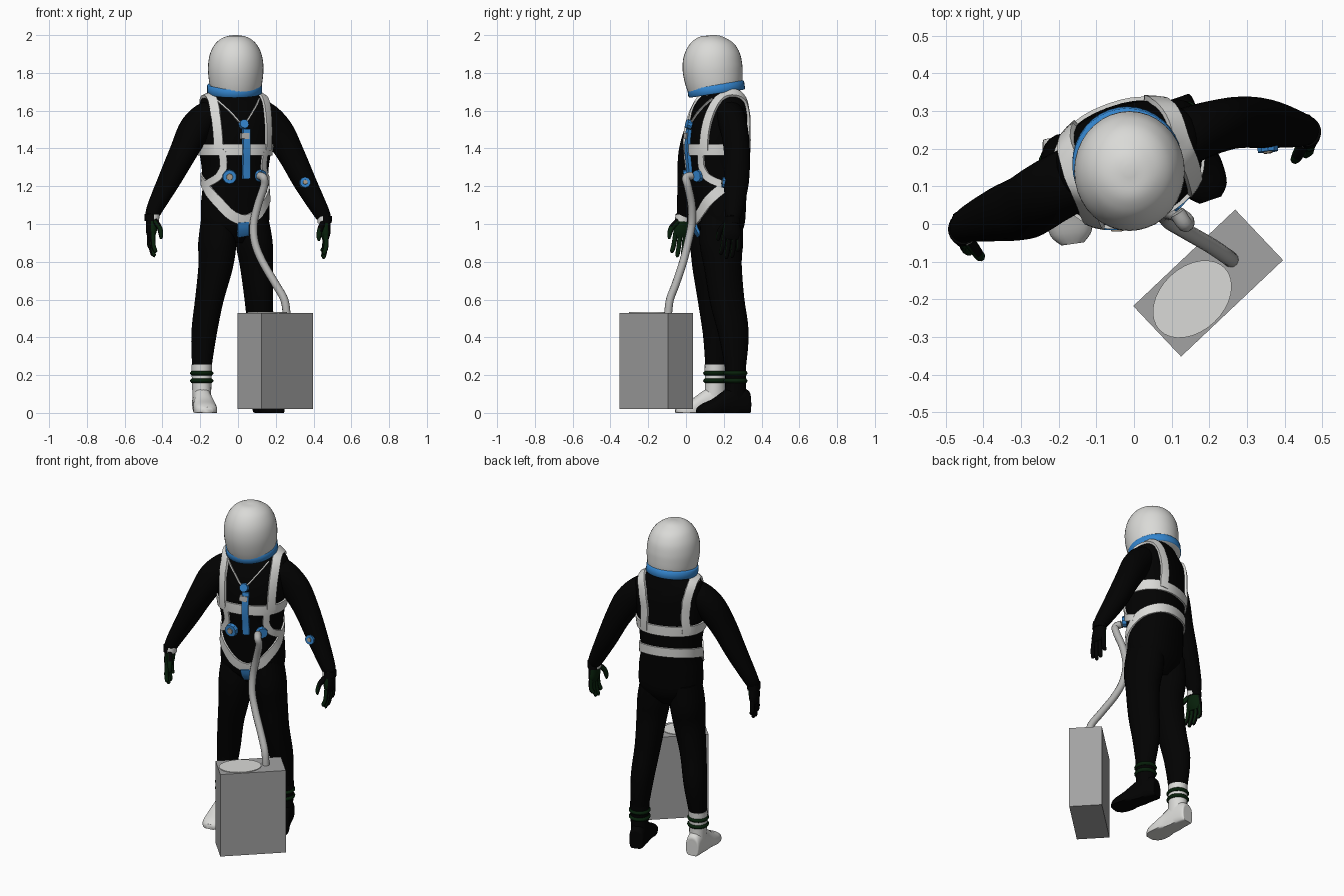
import bpy, bmesh
from math import sin, cos, pi, radians
from mathutils import Vector, Matrix
from mathutils.bvhtree import BVHTree

if "Cube" in bpy.data.objects:
    bpy.data.objects.remove(bpy.data.objects["Cube"])


def material(name, r, g, b):
    m = bpy.data.materials.new(name)
    m.use_nodes = True
    m.diffuse_color = (r, g, b, 1)
    bsdf = next(n for n in m.node_tree.nodes if n.type == 'BSDF_PRINCIPLED')
    bsdf.inputs["Base Color"].default_value = (r, g, b, 1)
    return m


BLACK = material("suit black", .0005, .0005, .0005)
WHITE = material("white", .7, .7, .68)
BLUE = material("fitting blue", .035, .24, .63)
GREEN = material("dark green", .002, .014, .003)
GREY = material("case grey", .36, .36, .36)
HOSE = material("hose grey", .45, .45, .44)
TAN = material("dial tan", .4, .33, .25)

TURN = radians(20)
SIDE = Vector((cos(TURN), sin(TURN), 0))      # the body's own left
FORWARD = Vector((sin(TURN), -cos(TURN), 0))
ORIGIN = Vector((-.015, .17, 0))


def body(u, v, z):
    """Body coordinates to world coordinates."""
    return ORIGIN + SIDE * u - FORWARD * v + Vector((0, 0, z))


def smooth(points, steps=4, closed=False):
    """Catmull-Rom interpolation of tuples of any length."""
    n, out = len(points), []
    get = lambda i: points[i % n] if closed else points[max(0, min(n - 1, i))]
    for i in range(n if closed else n - 1):
        for k in range(steps):
            t = k / steps
            out.append(tuple(
                .5 * (2 * b + (c - a) * t + (2 * a - 5 * b + 4 * c - d) * t * t
                      + (3 * b - a - 3 * c + d) * t ** 3)
                for a, b, c, d in zip(get(i - 1), get(i), get(i + 1), get(i + 2))))
    return out if closed else out + [tuple(points[-1])]


def finish(name, bm, mat, angle=50):
    bmesh.ops.recalc_face_normals(bm, faces=bm.faces)
    me = bpy.data.meshes.new(name)
    bm.to_mesh(me)
    bm.free()
    me.materials.append(mat)
    ob = bpy.data.objects.new(name, me)
    bpy.context.collection.objects.link(ob)
    bpy.ops.object.select_all(action='DESELECT')
    ob.select_set(True)
    bpy.context.view_layer.objects.active = ob
    bpy.ops.object.shade_smooth_by_angle(angle=radians(angle))
    return ob


def skin(name, rings, mat, closed=False):
    """Bridge rings of points, capping the ends of an open run."""
    bm = bmesh.new()
    rings = [[bm.verts.new(q) for q in ring] for ring in rings]
    n = len(rings[0])
    for r, s in zip(rings, rings[1:] + (rings[:1] if closed else [])):
        for k in range(n):
            bm.faces.new((r[k], r[(k + 1) % n], s[(k + 1) % n], s[k]))
    if not closed:
        bm.faces.new(rings[0])
        bm.faces.new(rings[-1])
    return finish(name, bm, mat)


def tube(name, points, mat, side=SIDE, n=20, square=1, steps=4, axis=None):
    """Loft of ellipses; each point is x, y, z, radius along side, other radius."""
    pts, rings = smooth(points, steps), []
    for i, p in enumerate(pts):
        c = Vector(p[:3])
        tan = axis or (Vector(pts[min(i + 1, len(pts) - 1)][:3]) - Vector(pts[max(i - 1, 0)][:3])).normalized()
        a = (side - tan * side.dot(tan)).normalized()
        b = tan.cross(a)
        ring = []
        for k in range(n):
            x, y = cos(2 * pi * k / n), sin(2 * pi * k / n)
            x, y = [(abs(w) ** square) * (1 if w > 0 else -1) for w in (x, y)]
            q = c + a * p[3] * x + b * p[4] * y
            q.z = max(q.z, 0)
            ring.append(q)
        rings.append(ring)
    return skin(name, rings, mat)


def paint(ob, mat, rule):
    ob.data.materials.append(mat)
    for f in ob.data.polygons:
        if rule(f.normal):
            f.material_index = 1


def disc(name, loc, axis, r, depth, mat, n=12):
    bm = bmesh.new()
    rot = Vector(axis).to_track_quat('Z', 'Y').to_matrix().to_4x4()
    bmesh.ops.create_cone(bm, cap_ends=True, segments=n, radius1=r, radius2=r * .9,
                          depth=depth, matrix=Matrix.Translation(loc) @ rot)
    return finish(name, bm, mat, 30)


# Torso
sections = [(.9, .17, .07, .07), (.98, .17, .172, .125), (1.1, .168, .182, .14), (1.2, .166, .172, .148),
            (1.3, .165, .177, .152), (1.4, .162, .192, .157), (1.5, .167, .198, .152), (1.6, .187, .197, .13),
            (1.66, .2, .18, .1), (1.7, .2, .115, .077), (1.78, .18, .08, .075)]
torso = tube("torso", [(ORIGIN.x, y, z, a, b) for z, y, a, b in sections], BLACK, n=40, square=.88)
surface = BVHTree.FromPolygons([v.co for v in torso.data.vertices],
                               [p.vertices for p in torso.data.polygons])


def front(x, z):
    loc, normal = surface.ray_cast(Vector((x, -1, z)), Vector((0, 1, 0)))[:2]
    return loc, normal


def strap(name, points, width, mat, closed=False, lift=.01):
    """Flat webbing laid on the torso along world points."""
    pts = [Vector(p) for p in smooth(points, 5, closed)]
    n, rows = len(pts), []
    for i, p in enumerate(pts):
        if closed:
            tan = pts[(i + 1) % n] - pts[i - 1]
        else:
            tan = pts[min(i + 1, n - 1)] - pts[max(i - 1, 0)]
        loc, normal = surface.find_nearest(p)[:2]
        across = tan.cross(normal).normalized() * width / 2
        outer, inner = [], []
        for s in (-1, 0, 1):
            q = surface.find_nearest(loc + across * s)[0]
            base = loc + across * s + normal * (q - loc).dot(normal)
            outer.append(base + normal * lift)
            inner.insert(0, base - normal * .004)
        rows.append(outer + inner)
    return skin(name, rows, mat, closed)


# Arms, hands and cuffs
arms = {"right": [(-.07, .155, 1.6, .08, .05), (-.15, .125, 1.58, .086, .075), (-.225, .085, 1.505, .088, .085),
                  (-.29, .045, 1.38, .086, .072), (-.36, .025, 1.24, .072, .06), (-.437, 0, 1.09, .048, .044),
                  (-.455, -.015, 1.04, .037, .036)],
        "left": [(.05, .205, 1.6, .075, .05), (.13, .23, 1.58, .076, .075), (.21, .257, 1.49, .071, .085),
                 (.28, .27, 1.37, .068, .072), (.355, .267, 1.22, .066, .06), (.437, .252, 1.07, .048, .044),
                 (.458, .245, 1.03, .037, .036)]}
for label, path in arms.items():
    tube(label + "_arm", path, BLACK, side=FORWARD)
    s = 1 if label == "left" else -1
    wrist = Vector(path[-1][:3])
    spread = Vector((.25 if s < 0 else .1, -1, 0)).normalized()
    inward = Vector((-s, -.5, 0)).normalized()
    palm_side = lambda d: d.dot(inward) > -.1 and d.z < .5
    down = Vector((.05 * s, -.04, -1))

    def at(t, across, inn=0):
        return wrist + down * t + spread * across + inward * inn

    def glove(name, points, n=8):
        paint(tube(name, points, BLACK, side=spread, n=n, steps=3), GREEN, palm_side)

    glove(label + "_palm", [(*at(t, 0), a, b) for t, a, b in
                            ((-.02, .034, .03), (.03, .042, .029), (.08, .05, .027), (.112, .043, .016))], 14)
    for k in range(4):
        o, reach = (k - 1.5) * .025, (.175, .205, .21, .19)[k]
        glove(label + "_finger", [(*at(.09, o), .013, .013), (*at(.15, o * 1.15, .004), .0125, .0125),
                                  (*at(reach - .006, o * 1.2, .018), .011, .011),
                                  (*at(reach, o * 1.2, .022), .005, .005)])
    glove(label + "_thumb", [(*at(.02, .02, .01), .016, .016), (*at(.06, .045, .035), .015, .015),
                             (*at(.1, .05, .045), .012, .012), (*at(.12, .05, .045), .005, .005)])
    cuff = tube(label + "_cuff", [(*at(-.01, 0), .04, .04), (*at(.026, 0), .044, .037)], BLACK, side=spread)
    paint(cuff, WHITE, lambda d: d.dot(inward) > .6)

# Legs, boots and ankle bands
legs = {"right": [(-.105, .15, 1.04, .085, .115), (-.11, .143, .9, .098, .123), (-.118, .137, .78, .09, .106),
                  (-.152, .147, .6, .074, .086), (-.18, .165, .42, .066, .077), (-.192, .155, .24, .051, .053)],
        "left": [(.07, .19, 1.04, .085, .115), (.086, .187, .9, .095, .118), (.098, .195, .78, .086, .102),
                 (.11, .217, .6, .073, .094), (.122, .252, .42, .066, .082), (.135, .262, .24, .052, .056)]}
foot = [(-.076, .03, .05, .04), (-.068, .042, .07, .05), (0, .048, .09, .06), (.06, .052, .08, .04),
        (.12, .062, .055, .022), (.18, .056, .036, .014), (.21, .03, .02, .01)]
for label, path in legs.items():
    tube(label + "_leg", path, BLACK)
    mat, heading = (WHITE, radians(8)) if label == "right" else (BLACK, radians(19))
    x, y = path[-1][:2]
    ahead = Vector((sin(heading), -cos(heading), 0))
    tube(label + "_boot_shaft", [(x, y, .255, .055, .057), (x, y, .15, .051, .055), (x, y, .06, .046, .062)], mat)
    tube(label + "_boot", [(x + ahead.x * t, y + ahead.y * t, z, a, b) for t, a, b, z in foot], mat,
         side=Vector((cos(heading), sin(heading), 0)), square=.85, axis=ahead)
    for z in (.17, .21):
        tube(label + "_ankle_band", [(x, y, z - .011, .055, .057), (x, y, z, .062, .065),
                                     (x, y, z + .011, .055, .057)], GREEN)

# Helmet and neck ring
dome = [(1.71, .155, .132), (1.76, .148, .142), (1.83, .14, .147), (1.895, .14, .138), (1.945, .141, .115),
        (1.975, .142, .086), (1.993, .143, .05), (2, .143, .012)]
tube("helmet", [(-.012, y, z, r, r * 1.08) for z, y, r in dome], WHITE, side=Vector((1, 0, 0)), n=36)
ring_path = [Vector((-.018, .16, 1.714)) + Vector((0, -.15, 1)) * t for t in (-.024, -.019, .019, .024)]
ring = tube("neck_ring", [(*p, r, r * 1.04) for p, r in zip(ring_path, (.141, .146, .146, .141))],
            BLUE, side=Vector((1, 0, 0)), n=36, steps=1)
paint(ring, WHITE, lambda d: d.z < -.9)

# Harness
strap("chest_band", [body(.2 * cos(k * pi / 8), .165 * sin(k * pi / 8), 1.393) for k in range(16)],
      .06, WHITE, True)
half = [(.08, -.15, 1.05), (.14, -.11, 1.12), (.18, -.01, 1.21), (.15, .12, 1.25)]
strap("hip_loop", [body(0, -.15, 1.02)] + [body(*p) for p in half] + [body(0, .17, 1.26)]
      + [body(-u, v, z) for u, v, z in reversed(half)], .055, WHITE, True)
over = [(.145, -.14, 1.39), (.155, -.14, 1.5), (.16, -.11, 1.61), (.155, -.04, 1.69), (.15, .05, 1.69),
        (.14, .13, 1.62), (.135, .17, 1.5), (.145, .16, 1.38)]
lower = [(.135, -.16, 1.38), (.128, -.16, 1.31), (.15, -.13, 1.25), (.18, -.04, 1.21)]
for s, label in ((1, "left"), (-1, "right")):
    strap(label + "_shoulder_strap", [body(s * u, v, z) for u, v, z in over], .05, WHITE, lift=.014)
    strap(label + "_side_strap", [body(s * u, v, z) for u, v, z in lower], .04, WHITE)
strap("neck_cord", [front(x, z)[0] for x, z in ((-.12, 1.66), (-.04, 1.59), (.025, 1.53), (.08, 1.6), (.11, 1.66))],
      .008, WHITE)

# Chest fittings
strap("zip_strip", [front(.04, z)[0] for z in (1.24, 1.32, 1.4, 1.5)], .04, BLUE, lift=.018)
strap("crotch_patch", [front(.025, z)[0] for z in (.94, .97, 1.01)], .06, BLUE, lift=.014)
strap("buckle", [front(.032, z)[0] for z in (1.45, 1.48)], .045, HOSE, lift=.023)
for name, x, z, r in (("cord_clasp", .028, 1.525, .027), ("chest_valve", -.045, 1.25, .04),
                      ("hose_socket", .115, 1.255, .034)):
    loc, normal = front(x, z)
    disc(name, loc + normal * .008, normal, r, .03, BLUE, 10)
    if name == "chest_valve":
        disc("valve_dial", loc + normal * .024, normal, r * .45, .008, TAN)
disc("forearm_gauge", (.355, .205, 1.22), (.1, -1, .1), .031, .026, BLUE, 10)
disc("gauge_dial", (.356, .191, 1.222), (.1, -1, .1), .013, .006, TAN)

# Hose and equipment case
hose = [(.115, .03, 1.255), (.135, 0, 1.245), (.138, .01, 1.2), (.105, .03, 1.1), (.083, .03, 1), (.09, .01, .9),
        (.13, -.015, .8), (.2, -.055, .68), (.245, -.085, .6), (.258, -.095, .52)]
tube("hose", [(*p, .021, .021) for p in hose], HOSE, side=Vector((.9, .4, 0)), n=12, steps=6)
placing = Matrix.Translation((.197, -.157, .275)) @ Matrix.Rotation(radians(43.4), 4, 'Z')
bm = bmesh.new()
bmesh.ops.create_cube(bm, size=1, matrix=placing @ Matrix.Diagonal((.373, .185, .51, 1)))
finish("equipment_case", bm, GREY, 20)
bm = bmesh.new()
bmesh.ops.create_cone(bm, cap_ends=True, segments=32, radius1=1, radius2=1, depth=.006,
                      matrix=placing @ Matrix.Translation((-.06, -.002, .256)) @ Matrix.Diagonal((.12, .085, 1, 1)))
finish("case_lid", bm, WHITE, 30)
